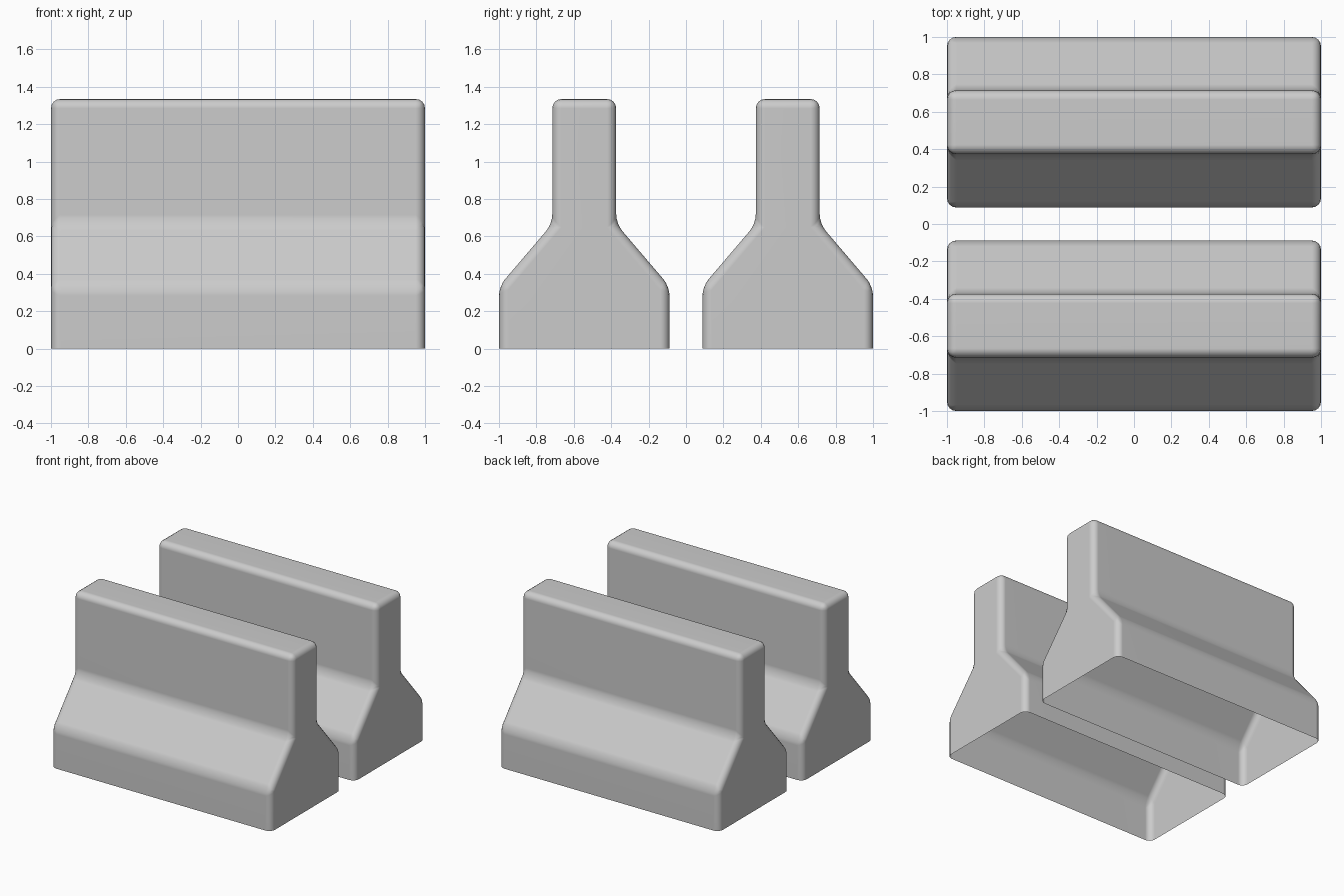
import bpy, bmesh

if "Cube" in bpy.data.objects:
    bpy.data.objects.remove(bpy.data.objects["Cube"])

BASE, NECK = 0.456, 0.171          # half widths
Z_SHOULDER, Z_NECK, Z_TOP = 0.333, 0.667, 1.335
HALF = [(BASE, 0), (BASE, Z_SHOULDER), (NECK, Z_NECK), (NECK, Z_TOP)]
PROFILE = HALF + [(-y, z) for y, z in reversed(HALF)]


def barrier(name, y_pos):
    bm = bmesh.new()
    # cross-section ends
    ends = [[bm.verts.new((x, y, z)) for y, z in PROFILE] for x in (-1, 1)]
    for ring in ends:
        bm.faces.new(ring)
    # long sides and top; the underside stays open
    for i in range(len(PROFILE) - 1):
        bm.faces.new((ends[0][i], ends[0][i + 1], ends[1][i + 1], ends[1][i]))
    bmesh.ops.recalc_face_normals(bm, faces=bm.faces)
    # make sure the normals face outwards
    top = max(bm.faces, key=lambda f: f.calc_center_median().z)
    if top.normal.z < 0:
        bmesh.ops.reverse_faces(bm, faces=bm.faces)
    # rounded edges everywhere except the open rim
    edges = [e for e in bm.edges if not e.is_boundary]
    bmesh.ops.bevel(bm, geom=edges, offset=0.05, offset_type='OFFSET',
                    segments=4, profile=0.5, affect='EDGES', clamp_overlap=True)
    for f in bm.faces:
        f.smooth = True
    mesh = bpy.data.meshes.new(name)
    bm.to_mesh(mesh)
    bm.free()
    obj = bpy.data.objects.new(name, mesh)
    obj.location.y = y_pos
    bpy.context.collection.objects.link(obj)
    # keep the large faces flat in shading
    obj.modifiers.new("flat_faces", 'WEIGHTED_NORMAL')
    return obj


# two parallel road barriers
barrier("front_barrier", -0.544)
barrier("back_barrier", 0.544)
